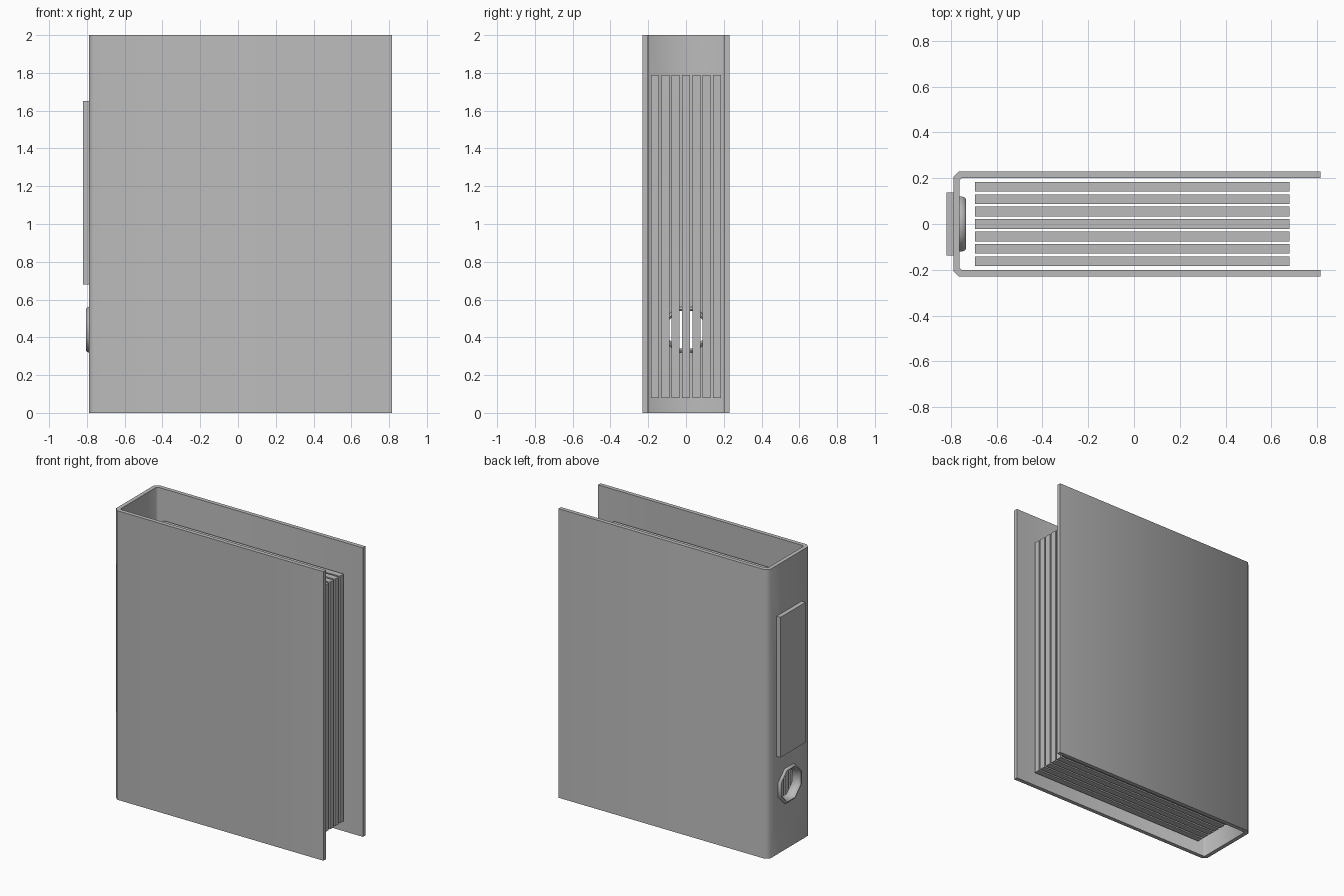
import bpy, bmesh, math
from mathutils import Vector

default = bpy.data.objects.get("Cube")
if default:
    bpy.data.objects.remove(default, do_unlink=True)

grey = bpy.data.materials.new("plain grey")
grey.use_nodes = True
colour = (0.5, 0.5, 0.5, 1)
grey.diffuse_color = colour
grey.node_tree.nodes["Principled BSDF"].inputs["Base Color"].default_value = colour


def finish(name, bm):
    bmesh.ops.recalc_face_normals(bm, faces=bm.faces)
    mesh = bpy.data.meshes.new(name)
    bm.to_mesh(mesh)
    bm.free()
    mesh.materials.append(grey)
    obj = bpy.data.objects.new(name, mesh)
    bpy.context.collection.objects.link(obj)
    return obj


def box(name, low, high):
    low, high = Vector(low), Vector(high)
    bm = bmesh.new()
    bmesh.ops.create_cube(bm, size=1)
    for v in bm.verts:
        v.co = (low + high) / 2 + v.co * (high - low)
    return finish(name, bm)


def smooth(obj, angle):
    bpy.ops.object.select_all(action='DESELECT')
    obj.select_set(True)
    bpy.context.view_layer.objects.active = obj
    bpy.ops.object.shade_smooth_by_angle(angle=math.radians(angle))


SIDES = 8
HOLE_Z = 0.44


def octagon(bm, flat_radius, x):
    """Loop of vertices around the finger hole axis, flat side up."""
    r = flat_radius / math.cos(math.pi / SIDES)
    angles = [(i + 0.5) * math.tau / SIDES for i in range(SIDES)]
    return [bm.verts.new((x, r * math.cos(a), HOLE_Z + r * math.sin(a))) for a in angles]


def bridge(bm, a, b):
    for i in range(SIDES):
        j = (i + 1) % SIDES
        bm.faces.new((a[i], a[j], b[j], b[i]))


# Folded cover: half of the U profile, mirrored across y and extruded upward
half = [(-0.79, 0.205), (-0.765, 0.23), (0.815, 0.23),
        (0.815, 0.202), (-0.753, 0.202), (-0.762, 0.193)]
outer, inner = half[:3], half[3:]
flip = lambda pts: [(x, -y) for x, y in reversed(pts)]
profile = outer + inner + flip(inner) + flip(outer)
bm = bmesh.new()
face = bm.faces.new([bm.verts.new((x, y, 0)) for x, y in profile])
top = bmesh.ops.extrude_face_region(bm, geom=[face])["geom"]
bmesh.ops.translate(bm, vec=(0, 0, 2), verts=[g for g in top if isinstance(g, bmesh.types.BMVert)])
cover = finish("cover", bm)

# Finger hole through the spine
bm = bmesh.new()
ends = [octagon(bm, 0.11, x) for x in (-0.9, -0.72)]
bridge(bm, *ends)
for loop in ends:
    bm.faces.new(loop)
cutter = finish("hole_cutter", bm)
cutter.hide_render = True
cut = cover.modifiers.new("finger hole", 'BOOLEAN')
cut.object = cutter
cut.operation = 'DIFFERENCE'
cut.solver = 'EXACT'
bpy.context.view_layer.objects.active = cover
cover.select_set(True)
bpy.ops.object.modifier_apply(modifier=cut.name)
bpy.data.objects.remove(cutter, do_unlink=True)
smooth(cover, 50)

# Rounded ring lining the finger hole
bm = bmesh.new()
section = [(0.1, -0.798), (0.108, -0.805), (0.115, -0.802), (0.121, -0.79),
           (0.121, -0.755), (0.115, -0.738), (0.108, -0.735), (0.1, -0.742)]
loops = [octagon(bm, r, x) for r, x in section]
for a, b in zip(loops, loops[1:] + loops[:1]):
    bridge(bm, a, b)
smooth(finish("finger_ring", bm), 60)

# Spine label plate
box("spine_label", (-0.82, -0.137, 0.68), (-0.789, 0.137, 1.65))

# Stack of upright dividers
for i in range(7):
    y = (i - 3) * 0.0545
    box(f"divider_{i + 1}", (-0.695, y - 0.021, 0.08), (0.68, y + 0.021, 1.79))
